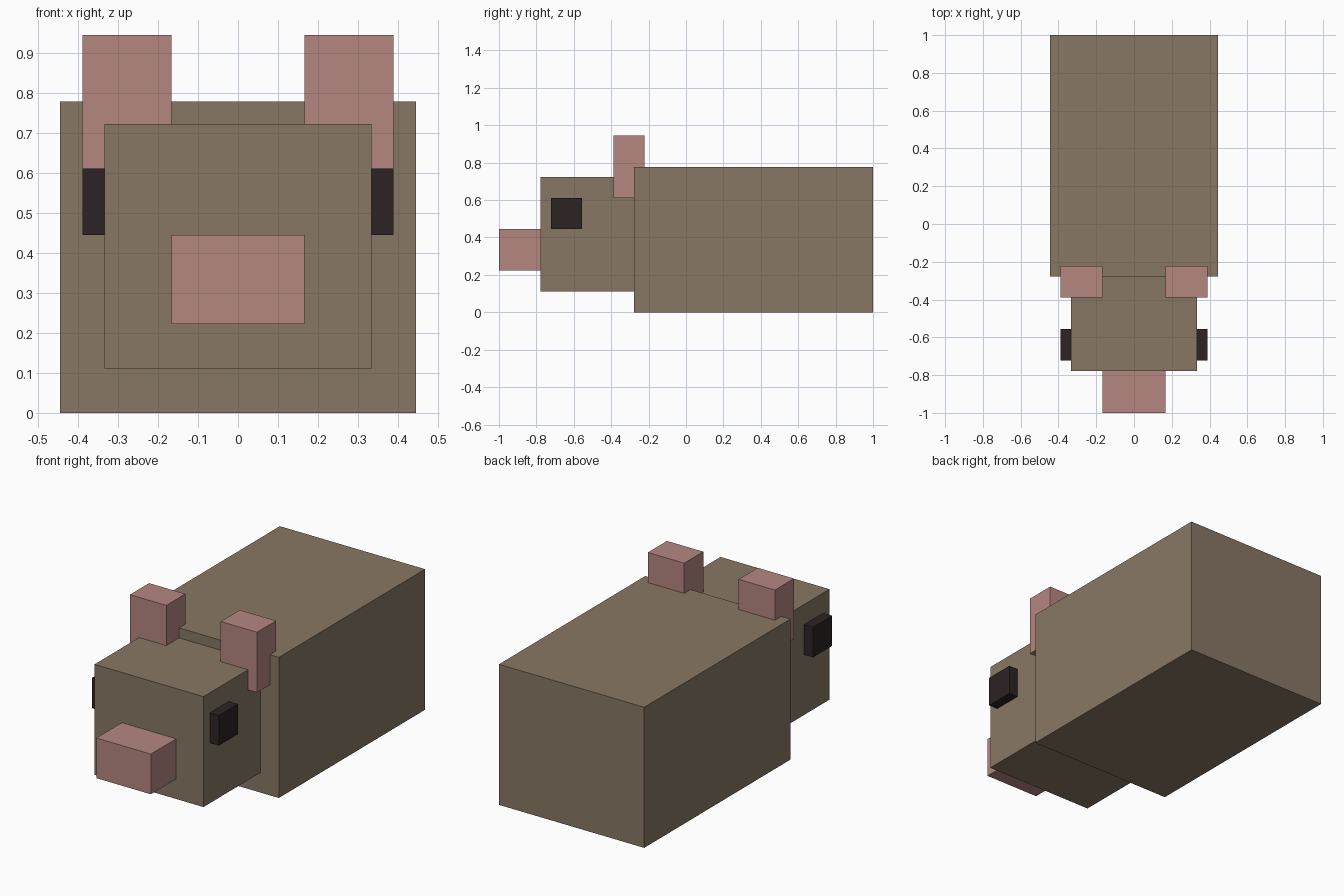
import bpy
import bmesh
from mathutils import Matrix, Vector

cube = bpy.data.objects.get("Cube")
if cube:
    bpy.data.objects.remove(cube, do_unlink=True)

U = 1 / 18  # block grid unit


def material(name, rgb):
    mat = bpy.data.materials.new(name)
    mat.use_nodes = True
    mat.diffuse_color = (*rgb, 1)
    bsdf = next(n for n in mat.node_tree.nodes if n.type == 'BSDF_PRINCIPLED')
    bsdf.inputs["Base Color"].default_value = (*rgb, 1)
    return mat


brown = material("brown fur", (0.246, 0.187, 0.127))
pink = material("pink skin", (0.462, 0.242, 0.216))
black = material("dark eye", (0.026, 0.017, 0.017))


def box(name, x, y, z, mat):
    """Axis-aligned box from (min, max) ranges in grid units."""
    lo, hi = (Vector(c) * U for c in zip(x, y, z))
    bm = bmesh.new()
    bmesh.ops.create_cube(bm, size=1, matrix=Matrix.Diagonal((*(hi - lo), 1)))
    mesh = bpy.data.meshes.new(name)
    bm.to_mesh(mesh)
    bm.free()
    mesh.materials.append(mat)
    obj = bpy.data.objects.new(name, mesh)
    obj.location = (lo + hi) / 2
    bpy.context.collection.objects.link(obj)
    return obj


# Body, head and snout
box("body", (-8, 8), (-5, 18), (0, 14), brown)
box("head", (-6, 6), (-14, -5), (2, 13), brown)
box("snout", (-3, 3), (-18, -14), (4, 8), pink)

# Ears and eyes, one on each side
for side, s in (("left", 1), ("right", -1)):
    box(f"{side}_ear", sorted((3 * s, 7 * s)), (-7, -4), (11, 17), pink)
    box(f"{side}_eye", sorted((6 * s, 7 * s)), (-13, -10), (8, 11), black)
